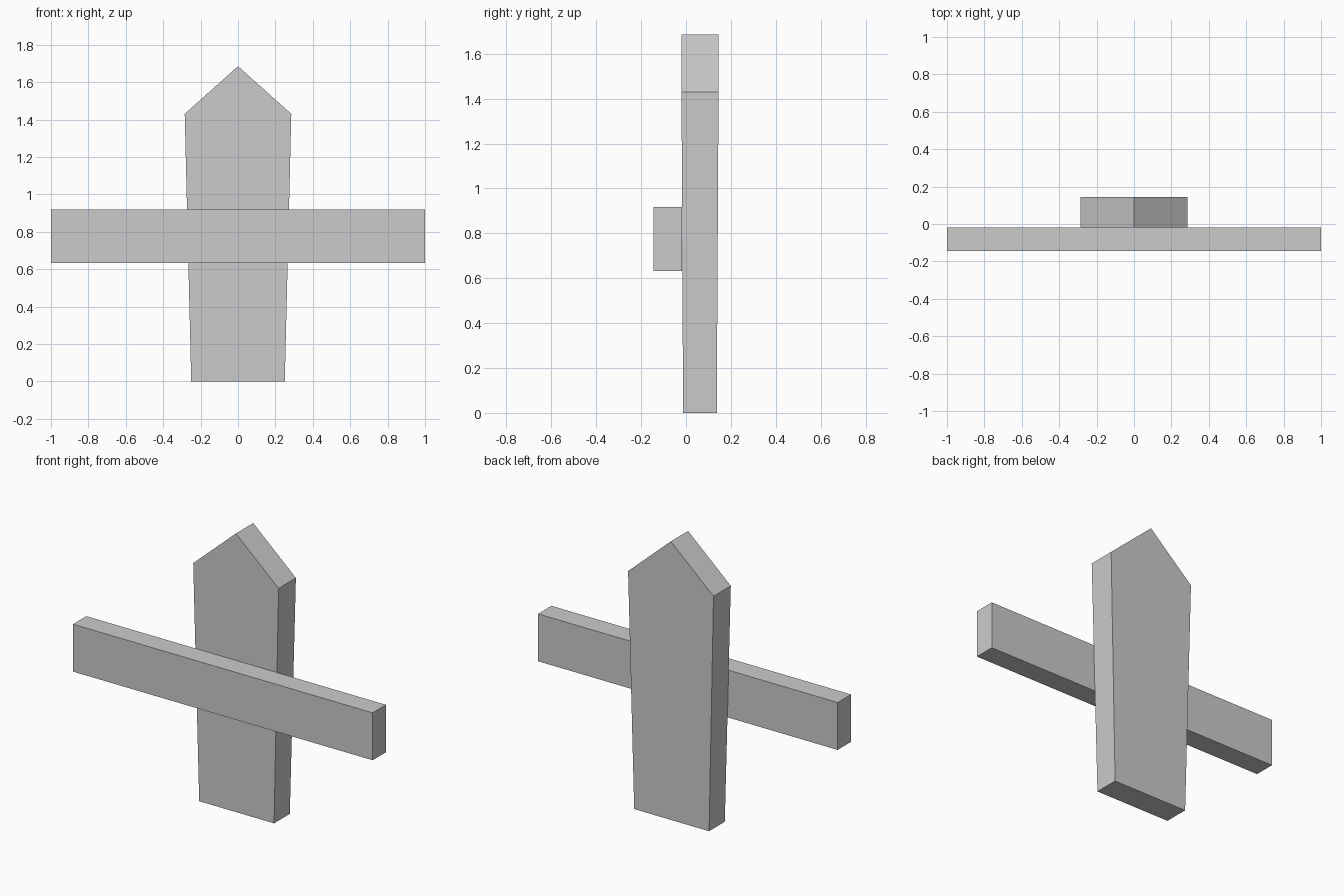
import bpy
import bmesh

cube = bpy.data.objects.get("Cube")
if cube:
    bpy.data.objects.remove(cube, do_unlink=True)

# Single plain grey
GREY = (0.6, 0.6, 0.6, 1)
grey = bpy.data.materials.new("plain_grey")
grey.use_nodes = True
grey.diffuse_color = GREY
grey.node_tree.nodes["Principled BSDF"].inputs["Base Color"].default_value = GREY


def slab(name, profile):
    """Solid between a front and a back outline; profile rows are x, z, front y, back y."""
    bm = bmesh.new()
    front = [bm.verts.new((x, f, z)) for x, z, f, b in profile]
    back = [bm.verts.new((x, b, z)) for x, z, f, b in profile]
    bm.faces.new(front)
    bm.faces.new(back[::-1])
    for i in range(len(profile)):
        j = (i + 1) % len(profile)
        bm.faces.new((front[j], front[i], back[i], back[j]))
    bmesh.ops.recalc_face_normals(bm, faces=bm.faces)
    mesh = bpy.data.meshes.new(name)
    bm.to_mesh(mesh)
    bm.free()
    mesh.materials.append(grey)
    obj = bpy.data.objects.new(name, mesh)
    bpy.context.collection.objects.link(obj)
    return obj


# Upright picket: pointed top, tapering slightly towards the foot
foot, top = (-0.013, 0.137), (-0.02, 0.145)
slab("upright_picket", [
    (-0.25, 0, *foot), (0.25, 0, *foot),
    (0.285, 1.43, *top), (0, 1.685, *top), (-0.285, 1.43, *top),
])

# Horizontal rail across the front of the picket
depth = (-0.145, -0.018)
slab("cross_rail", [(x, z, *depth) for x, z in
                    ((-1, 0.632), (1, 0.632), (1, 0.918), (-1, 0.918))])
